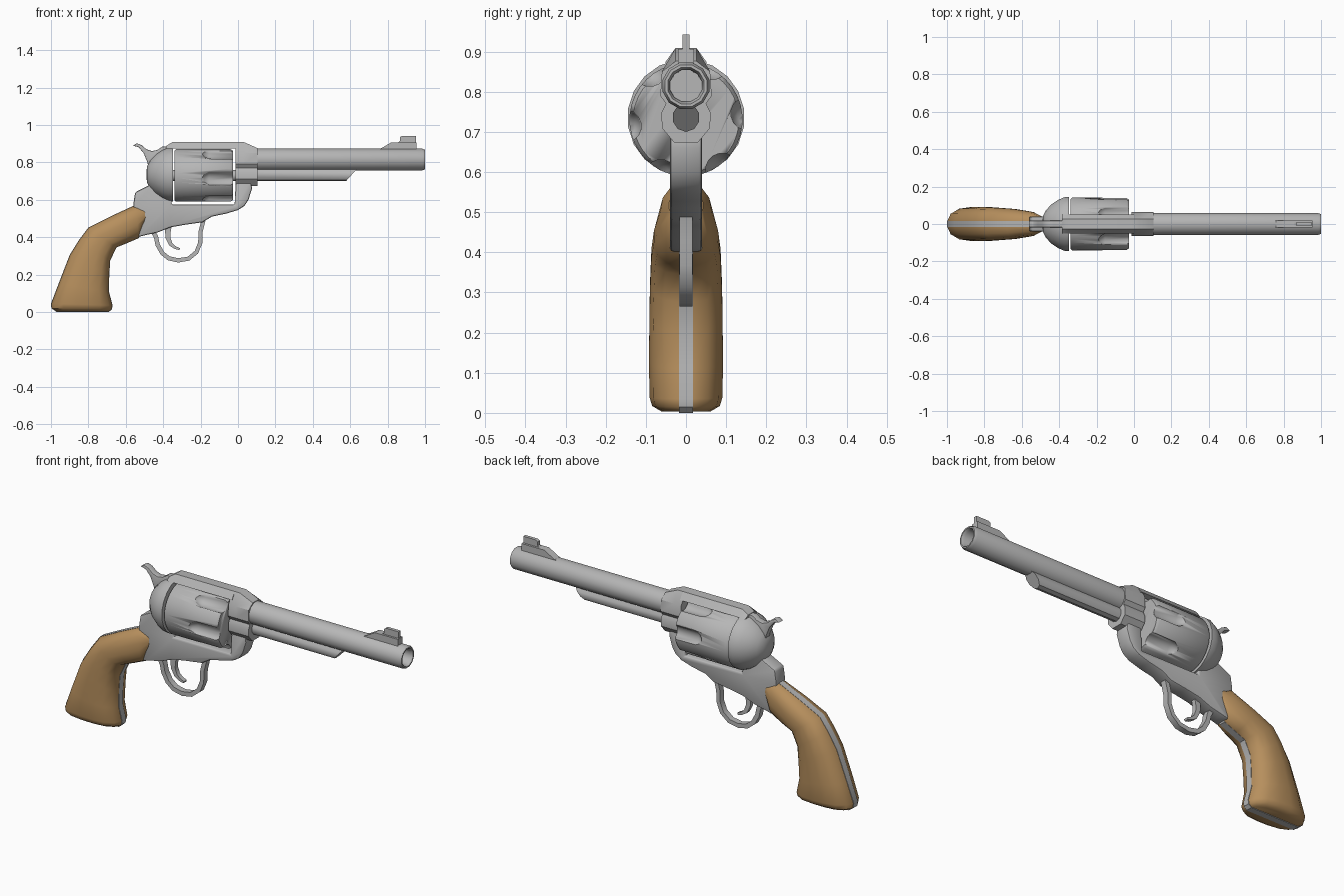
import bpy, bmesh, math
from mathutils import Vector

if "Cube" in bpy.data.objects:
    bpy.data.objects.remove(bpy.data.objects["Cube"])


def material(name, rgb):
    m = bpy.data.materials.new(name)
    m.diffuse_color = (*rgb, 1)
    m.use_nodes = True
    m.node_tree.nodes["Principled BSDF"].inputs["Base Color"].default_value = m.diffuse_color
    return m


STEEL = material("steel_grey", (0.47, 0.47, 0.47))
WOOD = material("warm_wood", (0.47, 0.275, 0.11))


def finish(name, bm, mat=STEEL, bevel=0, angle=35):
    bmesh.ops.recalc_face_normals(bm, faces=bm.faces)
    me = bpy.data.meshes.new(name)
    bm.to_mesh(me)
    bm.free()
    me.materials.append(mat)
    ob = bpy.data.objects.new(name, me)
    bpy.context.collection.objects.link(ob)
    bpy.ops.object.select_all(action='DESELECT')
    bpy.context.view_layer.objects.active = ob
    ob.select_set(True)
    if bevel:
        mod = ob.modifiers.new("bevel", 'BEVEL')
        mod.width, mod.segments, mod.limit_method = bevel, 2, 'ANGLE'
        mod.angle_limit = math.radians(50)
        bpy.ops.object.modifier_apply(modifier="bevel")
    bpy.ops.object.shade_smooth_by_angle(angle=math.radians(angle))
    return ob


def loft(name, rings, **kw):
    """Skin equal-length closed rings and cap both ends."""
    bm = bmesh.new()
    vs = [[bm.verts.new(p) for p in r] for r in rings]
    n = len(vs[0])
    for a, b in zip(vs, vs[1:]):
        for i in range(n):
            j = (i + 1) % n
            bm.faces.new((a[i], a[j], b[j], b[i]))
    bm.faces.new(vs[0])
    bm.faces.new(vs[-1])
    return finish(name, bm, **kw)


def prism(name, outline, half, **kw):
    """Extrude an x-z outline sideways to both sides of the centre plane."""
    return loft(name, [[(x, y, z) for x, z in outline] for y in (-half, half)], **kw)


def turned(name, profile, z, seg=12, y=0, phase=0.5, **kw):
    """Revolve (x, radius) pairs about a lengthwise axis."""
    return loft(name, [[(x, y + r * math.cos(math.tau * (i + phase) / seg),
                         z + r * math.sin(math.tau * (i + phase) / seg))
                        for i in range(seg)] for x, r in profile], **kw)


def band(name, path, thick, half, **kw):
    """Strip following an x-z path, thick gives the thickness at each end."""
    pts = [Vector(p) for p in path]
    left, right = [], []
    for i, p in enumerate(pts):
        d = (pts[min(i + 1, len(pts) - 1)] - pts[max(i - 1, 0)]).normalized()
        t = thick[0] + (thick[1] - thick[0]) * i / (len(pts) - 1)
        nrm = Vector((-d.y, d.x)) * t / 2
        left.append(p + nrm)
        right.append(p - nrm)
    return prism(name, left + right[::-1], half, **kw)


# Barrel with open bore
turned("barrel", [(-0.01, 0.06), (0.985, 0.06), (1.0, 0.054), (1.0, 0.047),
                  (0.985, 0.041), (0.75, 0.04)], 0.815)

# Ejector housing under the barrel, slanted at its front end
sec = [(0.034 * math.cos(math.tau * (i + .5) / 10), 0.036 * math.sin(math.tau * (i + .5) / 10))
       for i in range(10)]
loft("ejector_housing", [[(0.05, y, 0.736 + z) for y, z in sec],
                         [(0.61 + z * 0.9, y, 0.736 + z) for y, z in sec]])

# Fluted cylinder
drum = turned("cylinder", [(-0.34, 0.134), (-0.33, 0.141), (-0.04, 0.141), (-0.027, 0.132)],
              0.73, seg=36)
for k in range(6):
    a = math.tau * k / 6 + math.radians(6)
    cutter = turned("flute_cutter", [(-0.195, 0.008), (-0.18, 0.026), (-0.155, 0.04), (0.0, 0.042)],
                    0.73 + 0.154 * math.sin(a), y=0.154 * math.cos(a), seg=16)
    bpy.context.view_layer.objects.active = drum
    mod = drum.modifiers.new("flute", 'BOOLEAN')
    mod.operation, mod.solver, mod.object = 'DIFFERENCE', 'EXACT', cutter
    bpy.ops.object.modifier_apply(modifier="flute")
    bpy.data.objects.remove(cutter)
turned("cylinder_pin", [(-0.40, 0.03), (0.03, 0.03)], 0.73)

# Rounded recoil shield
turned("recoil_shield", [(-0.347, 0.146), (-0.372, 0.145), (-0.405, 0.131), (-0.44, 0.107),
                         (-0.47, 0.076), (-0.486, 0.045), (-0.49, 0.015)], 0.735, seg=20)

# Lower frame, with the rear block behind the cylinder and the rising front
prism("frame", [(-0.355, 0.82), (-0.355, 0.574), (-0.018, 0.574), (-0.012, 0.70), (0.07, 0.70),
                (0.075, 0.66), (0.056, 0.60), (0.035, 0.568), (0.0, 0.545), (-0.06, 0.527),
                (-0.14, 0.51), (-0.19, 0.48), (-0.28, 0.467), (-0.36, 0.453), (-0.43, 0.425),
                (-0.50, 0.41), (-0.535, 0.40), (-0.56, 0.575), (-0.55, 0.64), (-0.46, 0.685),
                (-0.44, 0.78)], 0.04, bevel=0.009)


# Top strap and the collar that holds the barrel
def mirrored(half):
    return half + [(-y, z) for y, z in reversed(half)]


strap_sec = mirrored([(0.026, 0.909), (0.052, 0.873)])
loft("top_strap", [[(x, y, z - d * (z > 0.9)) for y, z in strap_sec]
                   for x, d in ((-0.385, 0.022), (-0.35, 0.0), (0.0, 0.0))])
collar_sec = [(0.06, 0.85), (0.064, 0.79), (0.05, 0.77), (0.061, 0.748), (0.06, 0.71), (0.03, 0.674)]
loft("barrel_collar", [[(x, y, z) for y, z in mirrored([(0.026, top)] + collar_sec)]
                       for x, top in ((-0.014, 0.909), (0.03, 0.909), (0.105, 0.876))])

# Front sight ramp and blade
prism("sight_ramp", [(0.74, 0.865), (0.77, 0.878), (0.82, 0.907), (0.955, 0.907), (0.955, 0.865)],
      0.02)
prism("sight_blade", [(0.85, 0.90), (0.867, 0.915), (0.867, 0.935), (0.877, 0.942),
                      (0.952, 0.942), (0.952, 0.90)], 0.009)

# Hammer with curved spur
prism("hammer", [(-0.562, 0.89), (-0.54, 0.902), (-0.515, 0.892), (-0.49, 0.87), (-0.46, 0.86),
                 (-0.43, 0.867), (-0.405, 0.884), (-0.375, 0.885), (-0.38, 0.72), (-0.47, 0.72),
                 (-0.484, 0.80), (-0.505, 0.85), (-0.53, 0.88)], 0.018, bevel=0.003)

# Trigger guard and trigger
band("trigger_guard", [(-0.46, 0.44), (-0.438, 0.40), (-0.43, 0.36), (-0.405, 0.315),
                       (-0.37, 0.287), (-0.32, 0.276), (-0.265, 0.285), (-0.222, 0.32),
                       (-0.202, 0.37), (-0.2, 0.43), (-0.185, 0.49)], (0.024, 0.022), 0.016)
band("trigger", [(-0.37, 0.47), (-0.375, 0.43), (-0.374, 0.395), (-0.358, 0.36),
                 (-0.335, 0.344), (-0.312, 0.336)], (0.035, 0.010), 0.012)

# Grip: back edge, front edge and half width at each station
stations = [((-0.497, 0.553), (-0.495, 0.48), 0.042), ((-0.55, 0.572), (-0.53, 0.395), 0.064),
            ((-0.68, 0.512), (-0.60, 0.365), 0.080), ((-0.80, 0.452), (-0.65, 0.345), 0.086),
            ((-0.85, 0.385), (-0.683, 0.275), 0.089), ((-0.90, 0.305), (-0.688, 0.20), 0.091),
            ((-0.96, 0.15), (-0.69, 0.11), 0.092), ((-1.0, 0.045), (-0.67, 0.035), 0.091),
            ((-0.998, 0.02), (-0.674, 0.015), 0.084), ((-0.97, 0.0), (-0.69, 0.0), 0.06)]
rings = []
for back, front, w in stations:
    b, f = Vector(back), Vector(front)
    half = [(0.008, 0.017), (0.06, 0.6 * w), (0.2, 0.9 * w), (0.4, w), (0.6, w),
            (0.8, 0.9 * w), (0.94, 0.6 * w), (0.992, 0.017)]
    ring = []
    for t, y in half + [(t, -y) for t, y in reversed(half)]:
        p = b.lerp(f, t)
        ring.append((p.x, y, max(p.y, 0.003)))
    rings.append(ring)
loft("wooden_grip", rings, mat=WOOD, angle=45)

# Metal strap running round the edge of the grip
prism("grip_strap", [s[0] for s in stations] + [s[1] for s in reversed(stations)], 0.017)
